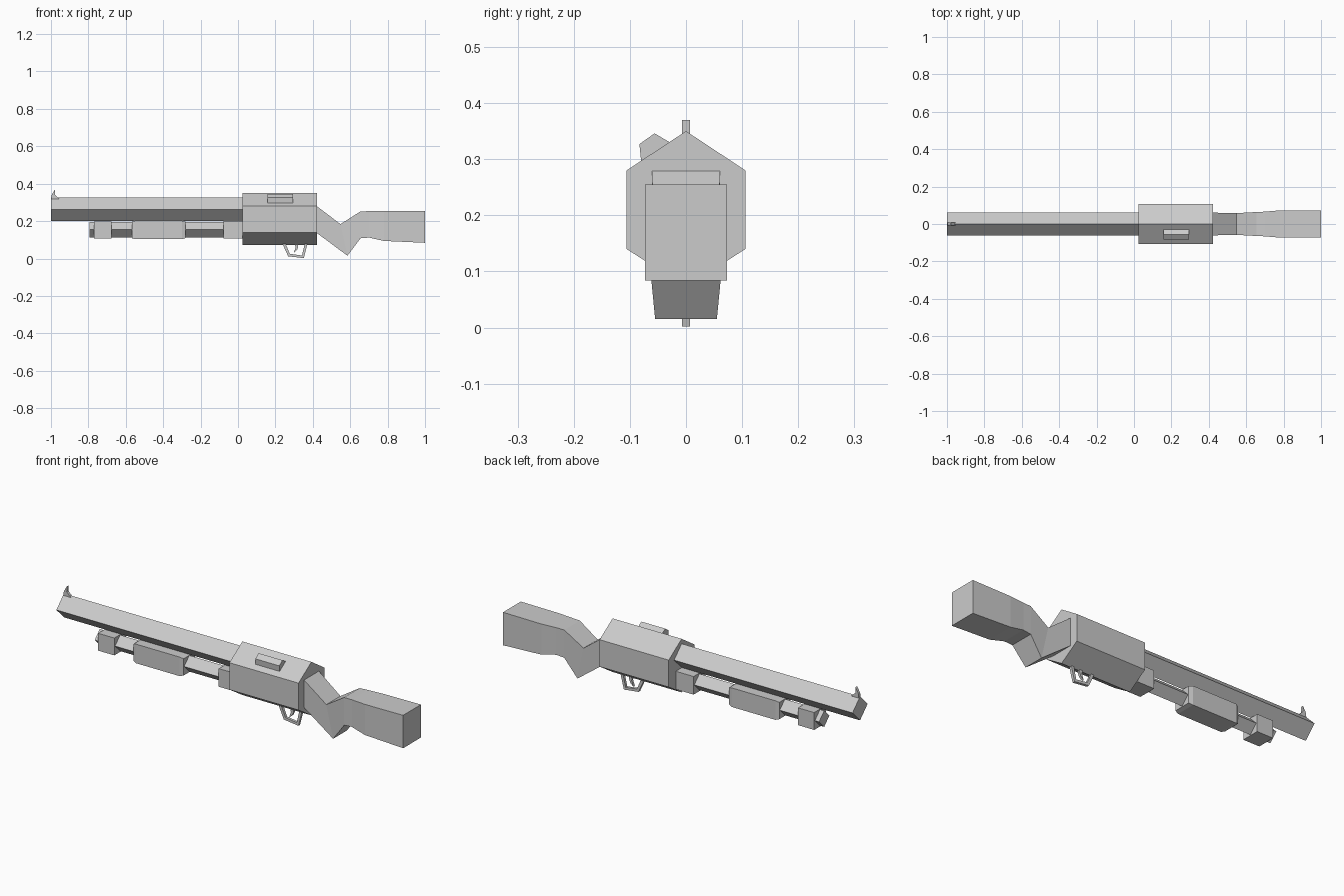
import bpy

if "Cube" in bpy.data.objects:
    bpy.data.objects.remove(bpy.data.objects["Cube"])


def mesh_object(name, rings, caps=True):
    """Skin a list of equal-length vertex rings."""
    n = len(rings[0])
    verts = [p for r in rings for p in r]
    faces = [(i * n + j, i * n + (j + 1) % n, (i + 1) * n + (j + 1) % n, (i + 1) * n + j)
             for i in range(len(rings) - 1) for j in range(n)]
    if caps:
        faces += [tuple(range(n))[::-1], tuple(range((len(rings) - 1) * n, len(rings) * n))]
    me = bpy.data.meshes.new(name)
    me.from_pydata(verts, [], faces)
    ob = bpy.data.objects.new(name, me)
    bpy.context.collection.objects.link(ob)
    bpy.context.view_layer.objects.active = ob
    bpy.ops.object.mode_set(mode='EDIT')
    bpy.ops.mesh.select_all(action='SELECT')
    bpy.ops.mesh.normals_make_consistent(inside=False)
    bpy.ops.object.mode_set(mode='OBJECT')
    return ob


def along_x(name, profile, x0, x1):
    """Extrude a (y, z) profile along x."""
    return mesh_object(name, [[(x, y, z) for y, z in profile] for x in (x0, x1)])


def plate(name, profile, half):
    """Extrude an (x, z) profile to both sides of y = 0."""
    return mesh_object(name, [[(x, y, z) for x, z in profile] for y in (-half, half)])


def diamond(r, z):
    return [(0, z + r), (r, z), (0, z - r), (-r, z)]


def rect(half, z0, z1):
    return [(-half, z0), (half, z0), (half, z1), (-half, z1)]


# Receiver: six-sided block with ridged top and bottom
along_x("receiver", [(0, 0.35), (0.106, 0.28), (0.106, 0.14),
                     (0, 0.072), (-0.106, 0.14), (-0.106, 0.28)], 0.025, 0.422)

# Four-sided barrel and magazine tube, standing on edge
along_x("barrel", diamond(0.062, 0.263), -1.0, 0.03)
along_x("magazine_tube", diamond(0.042, 0.154), -0.794, 0.03)

# Collars on the tube
along_x("front_collar", rect(0.048, 0.108, 0.198), -0.77, -0.677)
along_x("rear_collar", rect(0.048, 0.106, 0.2), -0.077, 0.03)

# Pump grip with slightly tapered ends
pump = [(-0.568, 0.006), (-0.55, 0), (-0.3, 0), (-0.28, 0.006)]
mesh_object("pump_grip", [[(x, y, z) for y, z in rect(0.052 - t, 0.103 + t, 0.202 - t)]
                          for x, t in pump])

# Stock: rings of top x, top z, bottom x, bottom z, top half width, bottom half width
stock = [(0.41, 0.288, 0.41, 0.145, 0.061, 0.061),
         (0.548, 0.184, 0.585, 0.015, 0.058, 0.055),
         (0.655, 0.252, 0.655, 0.108, 0.064, 0.064),
         (0.70, 0.253, 0.70, 0.112, 0.066, 0.066),
         (0.78, 0.253, 0.78, 0.094, 0.073, 0.073),
         (1.0, 0.255, 1.0, 0.084, 0.073, 0.073)]
mesh_object("stock", [[(tx, -tw, tz), (tx, tw, tz), (bx, bw, bz), (bx, -bw, bz)]
                      for tx, tz, bx, bz, tw, bw in stock])

# Raised cover on the sloping top of the receiver
along_x("ejection_cover", [(-0.083, 0.327), (-0.056, 0.346),
                           (-0.027, 0.329), (-0.08, 0.296)], 0.158, 0.295)

# Trigger guard, trigger and front sight
plate("trigger_guard", [(0.235, 0.085), (0.268, 0.012), (0.352, 0.002), (0.373, 0.085),
                        (0.358, 0.085), (0.342, 0.016), (0.277, 0.025), (0.252, 0.085)], 0.007)
plate("trigger", [(0.302, 0.085), (0.308, 0.06), (0.298, 0.03),
                  (0.315, 0.045), (0.322, 0.062), (0.322, 0.085)], 0.006)
plate("front_sight", [(-0.998, 0.315), (-0.996, 0.34), (-0.978, 0.37),
                      (-0.979, 0.342), (-0.952, 0.315)], 0.007)
